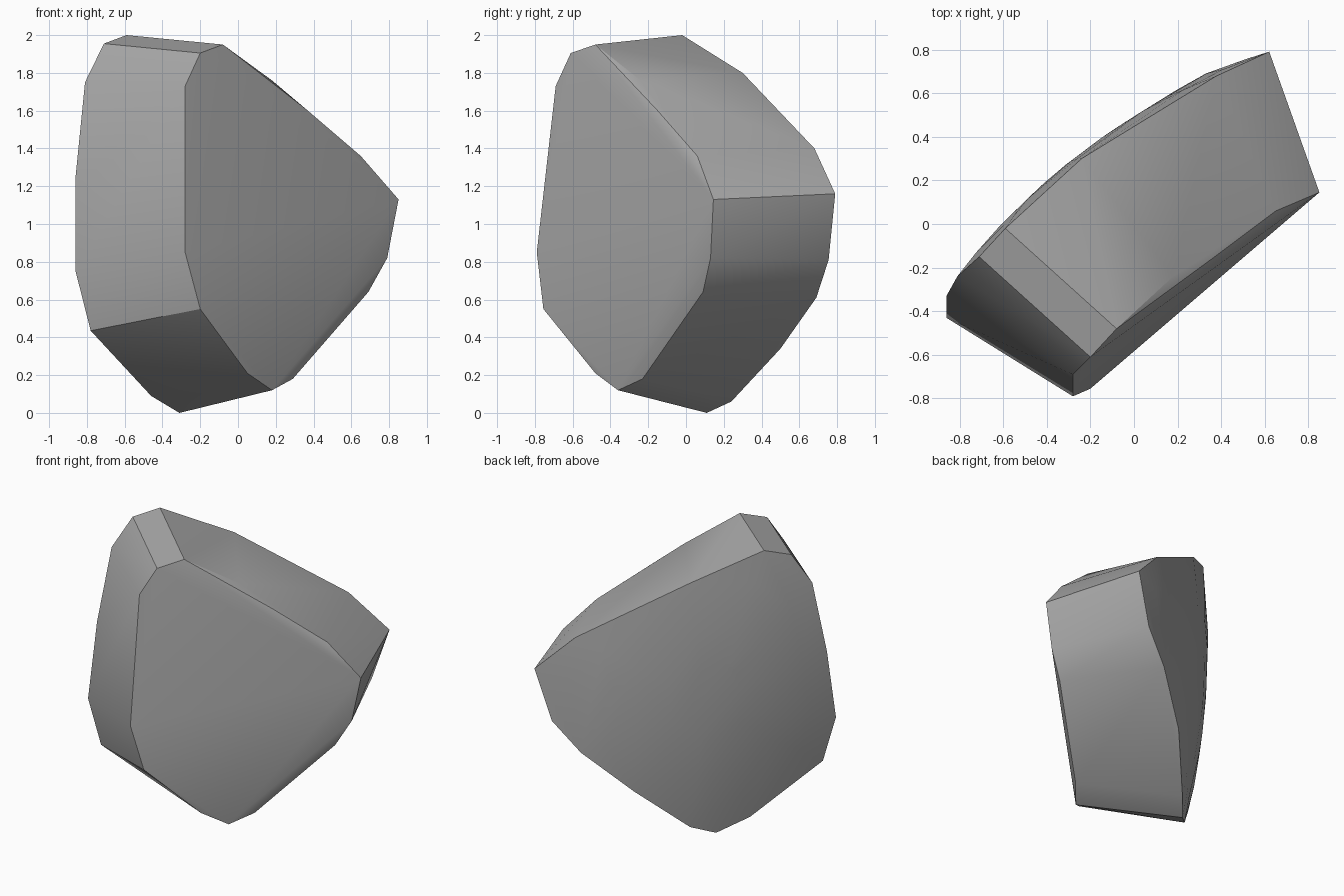
import bpy
import bmesh
from math import radians
from mathutils import Vector

cube = bpy.data.objects.get("Cube")
if cube:
    bpy.data.objects.remove(cube, do_unlink=True)

# Rim of the flat front face, clockwise from the top
front_rim = [
    (-.08, -.48, 1.95), (.18, -.24, 1.76), (.37, -.15, 1.6), (.65, .06, 1.36),
    (.85, .145, 1.13), (.79, .13, .82), (.69, .09, .64), (.29, -.23, .18),
    (.18, -.36, .12), (.05, -.48, .21), (-.2, -.755, .55), (-.28, -.79, .85),
    (-.28, -.69, 1.73), (-.2, -.61, 1.905),
]

# Rim of the domed back face, in the same order
back_rim = [
    (-.59, -.02, 2), (-.24, .3, 1.8), (.38, .68, 1.4), (.62, .79, 1.16),
    (.51, .755, .81), (.33, .69, .61), (.05, .5, .34), (-.2, .24, .06),
    (-.31, .11, 0), (-.46, -.05, .09), (-.78, -.4, .435), (-.86, -.43, .75),
    (-.86, -.33, 1.25), (-.81, -.24, 1.75), (-.71, -.15, 1.955),
]

# Directions along the slab and out of its back
along = Vector((.78, .62, 0)).normalized()
outward = Vector((-along.y, along.x, 0))


def dome_height(u, z):
    """Distance of the domed back from the slab's centre plane."""
    return .41 - .18 * u * u - .07 * (z - 1.3) ** 2


def dome_ring(rim, scale):
    """Shrink the back rim towards its centre and lift it onto the dome."""
    points = [Vector(p) for p in rim]
    centre = sum(points, Vector()) / len(points)
    ring = []
    for p in points:
        q = centre.lerp(p, scale)
        u = q.dot(along)
        rim_error = p.dot(outward) - dome_height(p.dot(along), p.z)
        w = dome_height(u, q.z) + scale ** 2 * rim_error
        ring.append(along * u + outward * w + Vector((0, 0, q.z)))
    return ring


# Convex stone skin wrapped around the two rims and the dome
bm = bmesh.new()
points = [Vector(p) for p in front_rim + back_rim]
for scale in (.8, .55, .28):
    points += dome_ring(back_rim, scale)
for p in points:
    bm.verts.new(p)
hull = bmesh.ops.convex_hull(bm, input=bm.verts)
unused = {v for v in hull["geom_interior"] + hull["geom_unused"]
          if isinstance(v, bmesh.types.BMVert)}
bmesh.ops.delete(bm, geom=list(unused), context="VERTS")
bmesh.ops.dissolve_limit(bm, angle_limit=radians(1), verts=bm.verts, edges=bm.edges)
bmesh.ops.recalc_face_normals(bm, faces=bm.faces)

mesh = bpy.data.meshes.new("stone_slab")
bm.to_mesh(mesh)
bm.free()
stone = bpy.data.objects.new("stone_slab", mesh)
bpy.context.collection.objects.link(stone)

# Plain grey stone
grey = bpy.data.materials.new("stone_grey")
grey.use_nodes = True
colour = (.4, .4, .4, 1)
grey.diffuse_color = colour
grey.node_tree.nodes["Principled BSDF"].inputs["Base Color"].default_value = colour
mesh.materials.append(grey)

# Soft shading with crisp rims
bpy.ops.object.select_all(action="DESELECT")
stone.select_set(True)
bpy.context.view_layer.objects.active = stone
bpy.ops.object.shade_smooth_by_angle(angle=radians(30))
